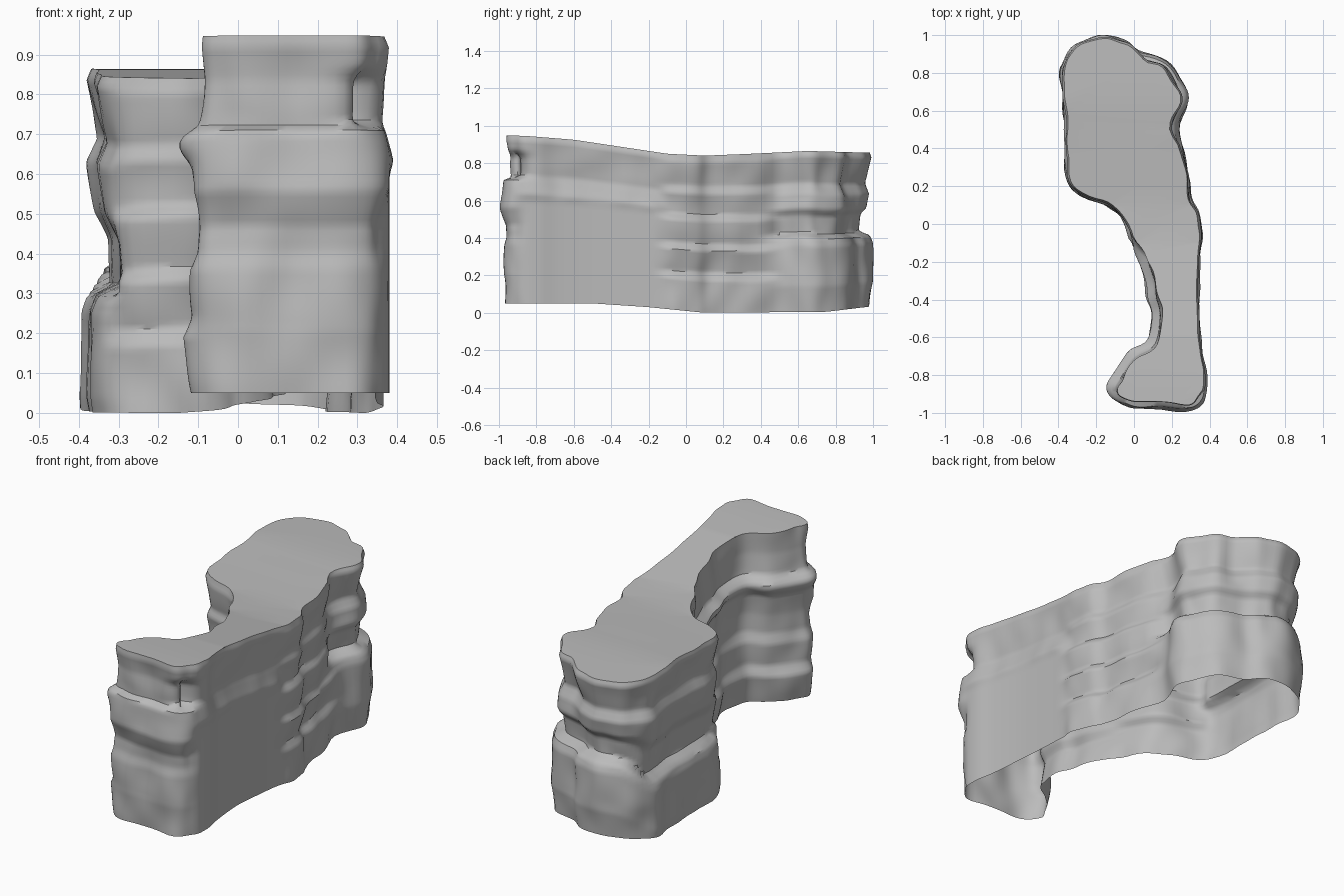
import bpy, bmesh, math
from mathutils import Vector, noise, geometry

default_cube = bpy.data.objects.get("Cube")
if default_cube:
    bpy.data.objects.remove(default_cube, do_unlink=True)

# One plain rock colour
rock = bpy.data.materials.new("grey rock")
rock.use_nodes = True
rock.diffuse_color = (0.5, 0.5, 0.5, 1)
shader = next(n for n in rock.node_tree.nodes if n.type == 'BSDF_PRINCIPLED')
shader.inputs["Base Color"].default_value = rock.diffuse_color
shader.inputs["Roughness"].default_value = 0.9

# Widest plan outline, counter-clockwise from the front right corner
OUTLINE = [
    (.3, -.995), (.375, -.93), (.39, -.8), (.37, -.68), (.355, -.5), (.355, -.3),
    (.36, -.15), (.37, -.05), (.35, .06), (.31, .14), (.29, .3), (.24, .5),
    (.29, .64), (.26, .75), (.18, .87), (.04, .91), (-.04, .97), (-.16, 1),
    (-.31, .95), (-.39, .83), (-.385, .7), (-.37, .5), (-.36, .25), (-.3, .15),
    (-.15, .09), (-.06, .01), (-.01, -.14), (.05, -.3), (.065, -.4), (.085, -.48),
    (.07, -.61), (-.02, -.67), (-.1, -.77), (-.145, -.86), (-.1, -.94), (0, -.98),
    (.15, -.98)]

# Strata profiles: relative height, outward offset
FRONT = [(0, -.03), (.17, -.02), (.35, -.025), (.4, -.035), (.47, -.035), (.57, 0),
         (.7, -.008), (.735, -.012), (.75, -.05), (.88, -.05), (.97, -.035), (1, -.04)]
SHEER = [(0, -.01), (.6, -.01), (.65, -.005), (.7, -.02), (.76, -.035), (.88, -.02),
         (.97, -.01), (1, -.02)]
HOLLOW = [(0, -.03), (.16, -.005), (.22, -.03), (.35, -.025), (.41, -.045), (.52, -.045),
          (.64, -.035), (.69, -.005), (.72, -.005), (.76, -.05), (.88, -.06), (1, -.06)]
MIDDLE = [(0, -.01), (.2, -.005), (.25, -.035), (.39, -.005), (.43, -.03), (.58, -.01),
          (.62, -.035), (.75, -.015), (.8, -.035), (.95, -.015), (1, -.025)]
BACK = [(0, -.02), (.16, 0), (.41, -.005), (.46, -.02), (.49, -.075), (.6, -.065),
        (.64, -.035), (.73, -.02), (.8, -.045), (.9, -.025), (.97, -.01), (1, -.02)]

# Heights of the plateau and of the open base along the length
TOP = [(-1, .95), (-.85, .945), (-.6, .925), (-.3, .88), (-.1, .85), (.1, .84),
       (.35, .85), (.65, .865), (1, .855)]
BASE = [(-1, .05), (-.5, .05), (-.2, .03), (.1, .0), (.75, .005), (1, .035)]


def lookup(table, value):
    """Linear interpolation in a table of pairs."""
    if value <= table[0][0]:
        return table[0][1]
    for (a, p), (b, q) in zip(table, table[1:]):
        if value <= b:
            return p + (q - p) * (value - a) / (b - a)
    return table[-1][1]


def smooth(low, high, value):
    t = min(1, max(0, (value - low) / (high - low)))
    return t * t * (3 - 2 * t)


def closed_spline(points, steps):
    """Closed Catmull-Rom curve through the points."""
    pts = [Vector((x, y, 0)) for x, y in points]
    result = []
    for i in range(len(pts)):
        a, b, c, d = (pts[(i + k) % len(pts)] for k in (-1, 0, 1, 2))
        for s in range(steps):
            t = s / steps
            result.append(b + (c - a) * t / 2
                          + (a * 2 - b * 5 + c * 4 - d) * t * t / 2
                          + (b * 3 - a - c * 3 + d) * t ** 3 / 2)
    return result


def add_object(name, bm):
    mesh = bpy.data.meshes.new(name)
    bm.to_mesh(mesh)
    bm.free()
    mesh.materials.append(rock)
    obj = bpy.data.objects.new(name, mesh)
    bpy.context.collection.objects.link(obj)
    bpy.ops.object.select_all(action='DESELECT')
    obj.select_set(True)
    bpy.context.view_layer.objects.active = obj
    bpy.ops.object.shade_smooth_by_angle(angle=math.radians(40))
    return obj


def wall_offset(p, t):
    """Outward offset of the rock wall at plan point p and relative height t."""
    front = 1 - smooth(-.18, -.07, p.y)
    back = smooth(.28, .4, p.y - p.x / 2)
    sheer = front * smooth(.2, .3, p.x) * smooth(-.93, -.86, p.y)
    hollow = front * (1 - smooth(.12, .2, p.x)) * smooth(-.95, -.86, p.y)
    # The lower back ledge sinks towards the left flank
    sink = .12 * smooth(0, .3, -p.x) * (1 - smooth(.8, 1, p.y)) * (1 - smooth(.4, .75, t))
    wobble = t + 0.025 * noise.noise(p * 3) * math.sin(math.pi * t)
    offset = ((front - sheer - hollow) * lookup(FRONT, wobble)
              + sheer * lookup(SHEER, t) + hollow * lookup(HOLLOW, wobble)
              + (1 - front - back) * lookup(MIDDLE, wobble)
              + back * lookup(BACK, wobble + sink))
    # The upper back steps in on the long side
    offset -= .03 * smooth(.02, .12, p.x) * smooth(.4, .5, p.y) * smooth(.6, .75, t)
    rough = 0.014 * noise.noise(Vector((p.x * 8, p.y * 8, t * 5)))
    offset += rough * (1 - sheer * (1 - smooth(.6, .66, t)))
    # Small cave in the front corner
    corner = (p - Vector((.36, -.95, 0))).length
    cave = math.exp(-(corner / .08) ** 2) * smooth(.74, .77, t) * (1 - smooth(.86, .92, t))
    return offset - .06 * cave


# Cliff wall: stacked rings following the strata
plan = closed_spline(OUTLINE, 5)
count = len(plan)
normals = []
for i in range(count):
    tangent = plan[(i + 5) % count] - plan[i - 5]
    normals.append(Vector((tangent.y, -tangent.x, 0)).normalized())

ROWS = 64
bm = bmesh.new()
rings = []
for row in range(ROWS + 1):
    t = row / ROWS
    ring = []
    for p, n in zip(plan, normals):
        v = p + n * wall_offset(p, t)
        low, high = lookup(BASE, v.y), lookup(TOP, v.y)
        v.z = low + (high - low) * t
        ring.append(bm.verts.new(v))
    rings.append(ring)
for lower, upper in zip(rings, rings[1:]):
    for i in range(count):
        j = (i + 1) % count
        bm.faces.new((lower[i], lower[j], upper[j], upper[i]))
rim = [v.co.xy for v in rings[-1]]
add_object("cliff_wall", bm)

# Plateau: flat fill of the rim, sliced across and draped to the slope
edges = [(i, (i + 1) % count) for i in range(count)]
points, _, triangles, *_ = geometry.delaunay_2d_cdt(rim, edges, [], 1, 1e-5)
bm = bmesh.new()
verts = [bm.verts.new((p.x, p.y, 0)) for p in points]
for triangle in triangles:
    bm.faces.new([verts[i] for i in triangle])
for k in range(-9, 10):
    bmesh.ops.bisect_plane(bm, geom=bm.verts[:] + bm.edges[:] + bm.faces[:],
                           plane_co=(0, k / 10, 0), plane_no=(0, 1, 0))
for v in bm.verts:
    v.co.z = lookup(TOP, v.co.y)
bm.normal_update()
bmesh.ops.reverse_faces(bm, faces=[f for f in bm.faces if f.normal.z < 0])
add_object("plateau", bm)
